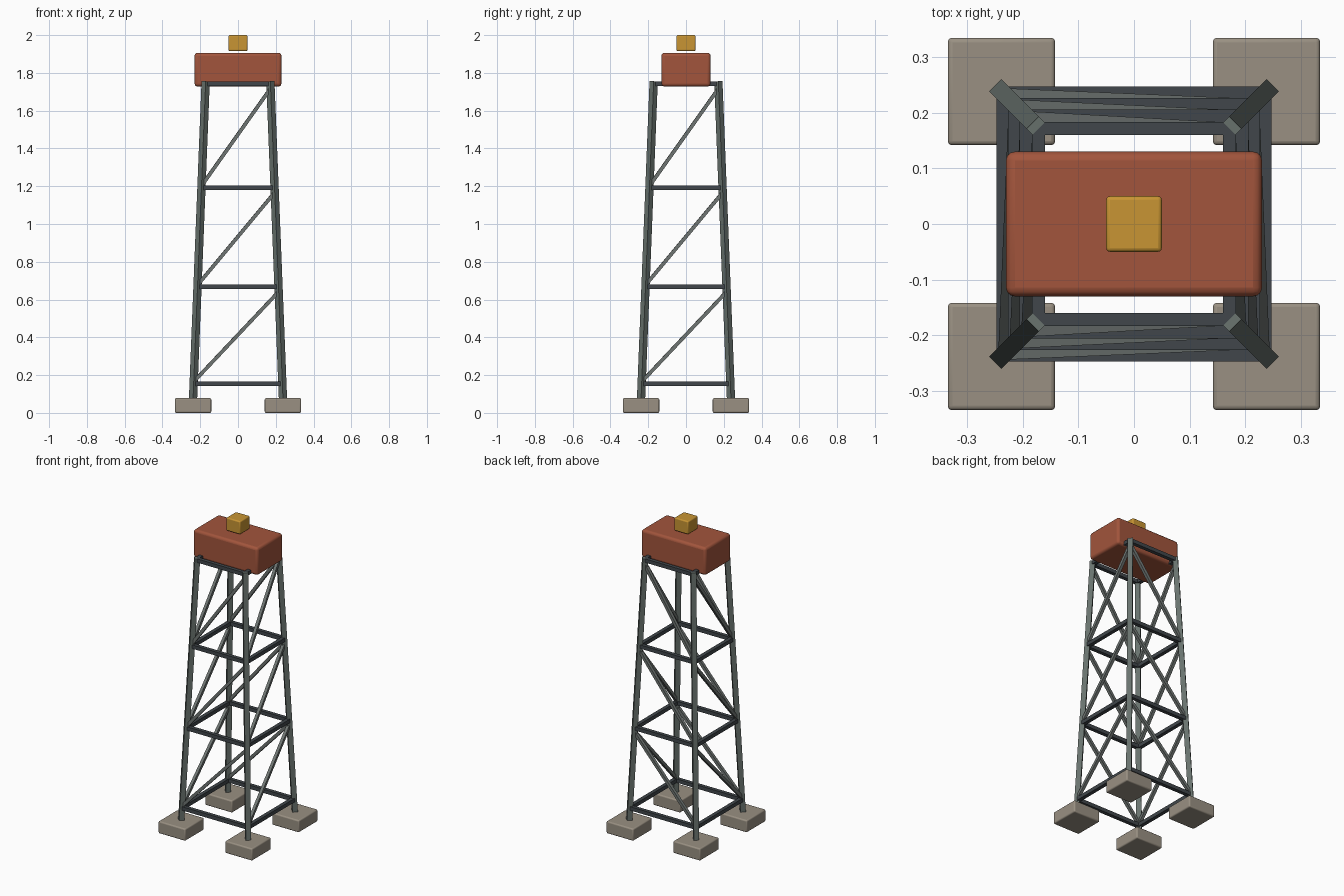
import bpy
from mathutils import Vector, Matrix

if "Cube" in bpy.data.objects:
    bpy.data.objects.remove(bpy.data.objects["Cube"], do_unlink=True)


def material(name, r, g, b):
    m = bpy.data.materials.new(name)
    m.use_nodes = True
    m.diffuse_color = (r, g, b, 1)
    m.node_tree.nodes["Principled BSDF"].inputs["Base Color"].default_value = (r, g, b, 1)
    return m


LEG_STEEL = material("leg steel", 0.14, 0.17, 0.155)
BRACE_STEEL = material("brace steel", 0.16, 0.18, 0.172)
DARK_STEEL = material("dark steel", 0.052, 0.062, 0.07)
CONCRETE = material("concrete", 0.32, 0.28, 0.225)
RUST_RED = material("rust red", 0.36, 0.09, 0.045)
AMBER = material("amber", 0.58, 0.3, 0.033)


def block(name, centre, size, mat, bevel=0.0, segments=3):
    """Box with optional rounded edges."""
    bpy.ops.mesh.primitive_cube_add(size=1, location=centre)
    ob = bpy.context.object
    ob.name = name
    ob.data.transform(Matrix.Diagonal((*size, 1)))
    ob.data.materials.append(mat)
    if bevel:
        mod = ob.modifiers.new("rounded edges", 'BEVEL')
        mod.width = bevel
        mod.segments = segments
        bpy.ops.object.shade_smooth_by_angle()
    return ob


def bar(name, a, b, width, mat, ref):
    """Square bar from a to b with one side turned towards ref."""
    a, b = Vector(a), Vector(b)
    along = (b - a).normalized()
    side = along.cross(Vector(ref)).normalized()
    up = side.cross(along)
    ob = block(name, (0, 0, 0), (width, width, (b - a).length), mat)
    rot = Matrix((side, up, along)).transposed().to_4x4()
    ob.matrix_world = Matrix.Translation((a + b) / 2) @ rot
    return ob


def spread(z):
    """Distance of the leg centre line from the middle at height z."""
    return 0.241 - 0.0398 * z


def name_side(x, y):
    return ("back" if y > 0 else "front") + ("_left" if x > 0 else "_right")


# Footings and tapering legs
FOOT, TOP = 0.05, 1.755
for sx in (-1, 1):
    for sy in (-1, 1):
        tag = name_side(sx, sy)
        block(tag + "_footing", (sx * 0.238, sy * 0.238, 0.039),
              (0.193, 0.193, 0.078), CONCRETE, 0.008)
        lo, hi = spread(FOOT), spread(TOP)
        bar(tag + "_leg", (sx * lo, sy * lo, FOOT), (sx * hi, sy * hi, TOP),
            0.031, LEG_STEEL, (sx, sy, 0))

# Horizontal rail rings
LEVELS = (0.155, 0.667, 1.192, 1.743)
for i, z in enumerate(LEVELS):
    s = spread(z)
    for d in (-1, 1):
        bar(f"{'back' if d > 0 else 'front'}_rail_{i}", (-s, d * s, z), (s, d * s, z),
            0.024, DARK_STEEL, (0, 0, 1))
        bar(f"{'left' if d > 0 else 'right'}_rail_{i}", (d * s, -s, z), (d * s, s, z),
            0.024, DARK_STEEL, (0, 0, 1))

# One diagonal brace per bay on every face
for i in range(len(LEVELS) - 1):
    z0, z1 = LEVELS[i] + 0.01, LEVELS[i + 1] - 0.025
    a, b = spread(z0), spread(z1)
    for d in (-1, 1):
        bar(f"{'back' if d > 0 else 'front'}_brace_{i}", (-a, d * a, z0), (b, d * b, z1),
            0.019, BRACE_STEEL, (0, 0, 1))
        bar(f"{'left' if d > 0 else 'right'}_brace_{i}", (d * a, -a, z0), (d * b, b, z1),
            0.019, BRACE_STEEL, (0, 0, 1))

# Cabin and beacon on top
block("cabin", (0, 0, 1.817), (0.46, 0.26, 0.178), RUST_RED, 0.016)
block("beacon", (0, 0, 1.958), (0.1, 0.1, 0.084), AMBER, 0.007)
